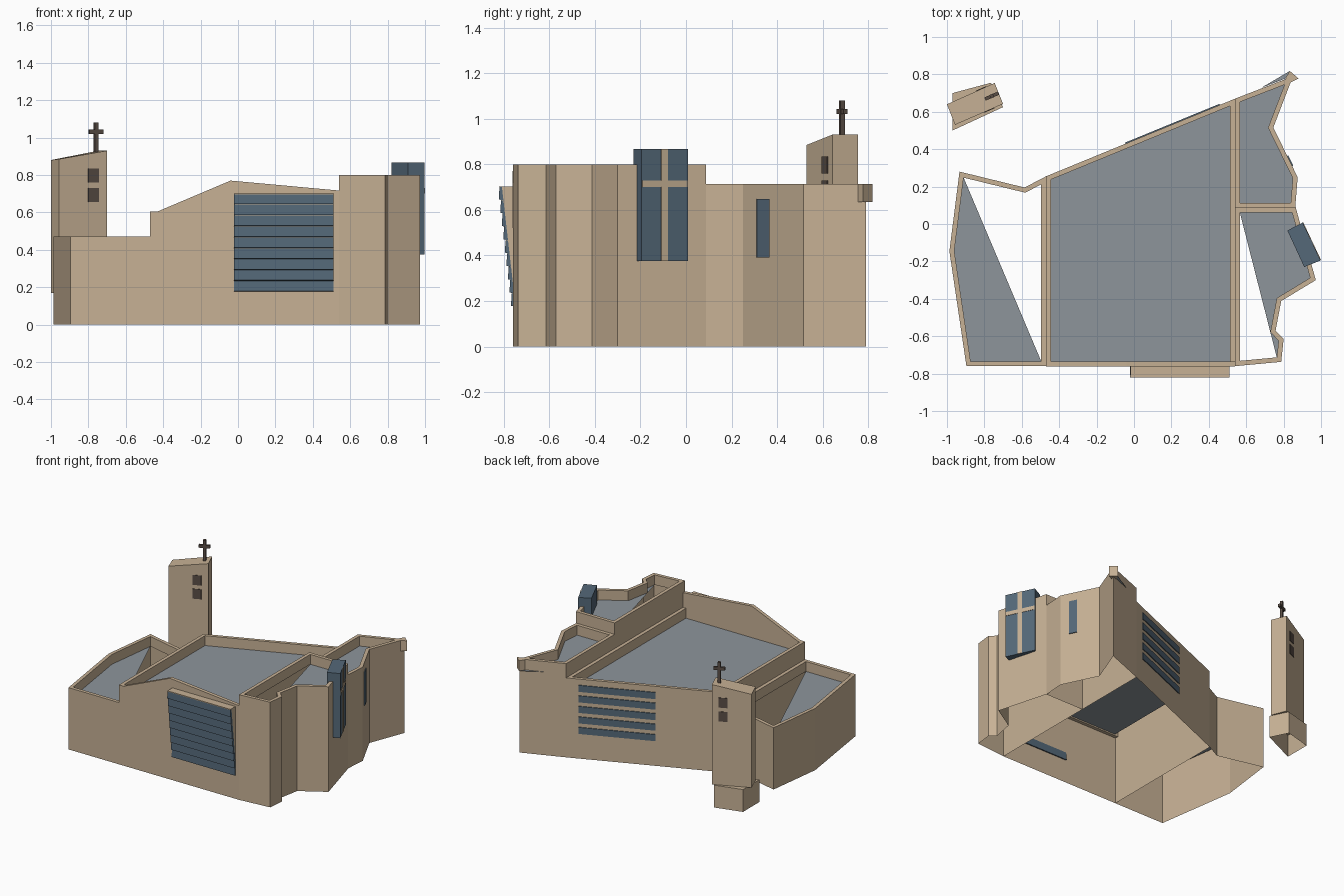
import bpy
from math import atan2
from mathutils import Vector

if "Cube" in bpy.data.objects:
    bpy.data.objects.remove(bpy.data.objects["Cube"])


def material(name, rgb):
    m = bpy.data.materials.new(name)
    m.diffuse_color = (*rgb, 1)
    m.use_nodes = True
    m.node_tree.nodes["Principled BSDF"].inputs["Base Color"].default_value = m.diffuse_color
    return m


STONE = material("stone", (0.57, 0.44, 0.30))
ROOF = material("roof_grey", (0.27, 0.30, 0.33))
GLASS = material("glass_blue", (0.09, 0.14, 0.19))
DARK = material("dark_metal", (0.10, 0.075, 0.06))


def mesh(name, verts, faces, mats, slots=None):
    me = bpy.data.meshes.new(name)
    me.from_pydata(verts, [], faces)
    for m in mats:
        me.materials.append(m)
    for i, s in enumerate(slots or []):
        me.polygons[i].material_index = s
    ob = bpy.data.objects.new(name, me)
    bpy.context.collection.objects.link(ob)
    return ob


def inset(pts, d):
    """Mitred inward offset of a counter-clockwise outline."""
    out, n = [], len(pts)
    for i in range(n):
        a, b, c = (Vector(pts[(i + k) % n]) for k in (-1, 0, 1))
        e, f = (b - a).normalized(), (c - b).normalized()
        n1, n2 = Vector((-e.y, e.x)), Vector((-f.y, f.x))
        out.append(tuple(b + (n1 + n2) * d / (1 + n1.dot(n2))))
    return out


def walled_block(name, pts, h, roof=None, drop=0.075, d=0.026):
    """Open-bottomed wall shell with a parapet and a sunken roof (roof = indices kept)."""
    n = len(pts)
    rings = [(pts, 0), (pts, h), (inset(pts, d), h), (inset(pts, d), h - drop)]
    verts = [(x, y, z) for ring, z in rings for x, y in ring]
    faces = [(r * n + i, r * n + (i + 1) % n, (r + 1) * n + (i + 1) % n, (r + 1) * n + i)
             for r in range(3) for i in range(n)]
    slots = [0] * len(faces)
    for poly in roof or [range(n)]:
        faces.append([3 * n + i for i in poly])
        slots.append(1)
    return mesh(name, verts, faces, [STONE, ROOF], slots)


def prism(name, lower, upper, mat, bottom=True):
    """Closed solid between two matching rings of 3D points."""
    n = len(lower)
    faces = [(i, (i + 1) % n, n + (i + 1) % n, n + i) for i in range(n)]
    faces.append(list(range(n, 2 * n)))
    if bottom:
        faces.append(list(range(n))[::-1])
    return mesh(name, list(lower) + list(upper), faces, [mat])


def panel(name, p0, p1, z0, z1, thick, mat):
    """Upright box centred on the line p0-p1."""
    p0, p1 = Vector(p0), Vector(p1)
    d = (p1 - p0).normalized()
    o = Vector((d.y, -d.x)) * thick / 2
    ring = [p0 + o, p1 + o, p1 - o, p0 - o]
    return prism(name, [(*p, z0) for p in ring], [(*p, z1) for p in ring], mat)


def along(a, b, t):
    return Vector(a).lerp(Vector(b), t)


# Four building volumes
back_l, back_r = (-0.47, 0.255), (0.54, 0.67)
walled_block("main_hall", [(-0.47, -0.76), (0.54, -0.76), back_r, back_l], 0.605)
walled_block("left_wing", [(-0.896, -0.76), (-0.47, -0.76), (-0.47, 0.255), (-0.585, 0.195),
                           (-0.933, 0.28), (-0.987, -0.145)], 0.47, [(0, 1, 4, 5)])
walled_block("right_front_wing", [(0.54, -0.76), (0.787, -0.737), (0.80, -0.615), (0.757, -0.57),
                                  (0.787, -0.412), (0.972, -0.30), (0.865, 0.087), (0.54, 0.087)],
             0.80, [(3, 4, 5, 6, 7), (1, 2, 3)])
walled_block("right_back_wing", [(0.54, 0.087), (0.862, 0.087), (0.875, 0.25), (0.745, 0.516),
                                 (0.85, 0.79), back_r], 0.713)

# Peaked front parapet of the main hall
peak = [(-0.47, 0.52), (0.54, 0.52), (0.54, 0.717), (-0.04, 0.77), (-0.43, 0.605), (-0.47, 0.605)]
prism("front_gable", [(x, -0.734, z) for x, z in peak], [(x, -0.761, z) for x, z in peak], STONE)

# Pointed corner block and the roof sliver beside it
tip = [(0.835, 0.755), (0.88, 0.778), (0.833, 0.818), (0.81, 0.78)]
prism("corner_block", [(*p, 0.635) for p in tip], [(*p, 0.713) for p in tip], STONE)
mesh("roof_sliver", [(0.68, 0.728, 0.635), (0.84, 0.79, 0.635), (0.833, 0.818, 0.635)],
     [(0, 1, 2)], [ROOF])

# Leaning louvred front window
X0, X1 = -0.02, 0.51


def lean(z):
    return -0.76 - 0.06 * (z - 0.175) / 0.525


wedge = [(-0.755, 0.18), (lean(0.19) + 0.008, 0.18), (lean(0.70), 0.703), (-0.755, 0.703)]
prism("louvre_frame", [(X0, y, z) for y, z in wedge], [(X1, y, z) for y, z in wedge], STONE)
step = 0.525 / 9
for i in range(9):
    z = 0.175 + i * step
    slat = [(lean(z) + 0.012, z), (lean(z) - 0.008, z + 0.004),
            (lean(z + step) + 0.001, z + step), (lean(z + step) + 0.012, z + step)]
    prism("louvre_slat", [(X0 - 0.001, y, q) for y, q in slat],
          [(X1 + 0.001, y, q) for y, q in slat], GLASS)

# Strip windows in the rear wall
for i in range(5):
    z = 0.19 + i * 0.08
    panel("rear_strip_window", along(back_r, back_l, 0.08), along(back_r, back_l, 0.58),
          z, z + 0.05, 0.012, GLASS)

# Narrow window in the right wall
panel("side_window", along((0.745, 0.516), (0.875, 0.25), 0.57),
      along((0.745, 0.516), (0.875, 0.25), 0.775), 0.39, 0.648, 0.012, GLASS)

# Glazed box with a cross on its outer face
bay = [(0.82, -0.035), (0.91, -0.23), (0.998, -0.195), (0.902, 0.008)]
prism("glass_bay", [(*p, 0.375) for p in bay], [(*p, 0.867) for p in bay], GLASS)
panel("bay_cross_upright", along(bay[2], bay[3], 0.42), along(bay[2], bay[3], 0.57),
      0.375, 0.867, 0.006, STONE)
panel("bay_cross_bar", along(bay[2], bay[3], 0.01), along(bay[2], bay[3], 0.99),
      0.70, 0.73, 0.006, STONE)

# Bell tower: skewed base and shaft with a sloping top
base = [(-0.97, 0.50), (-0.70, 0.625), (-0.765, 0.755), (-0.97, 0.70)]
prism("tower_base", [(*p, 0) for p in base], [(*p, 0.17) for p in base], STONE, bottom=False)
shaft = [(-0.957, 0.53), (-0.70, 0.642), (-0.745, 0.754), (-1.0, 0.64)]
tops = [0.885, 0.93, 0.93, 0.88]
prism("tower_shaft", [(*p, 0.17) for p in shaft],
      [(*p, z) for p, z in zip(shaft, tops)], STONE)

# Tower openings, front and back
for a, b in ((shaft[0], shaft[1]), (shaft[3], shaft[2])):
    for z in (0.655, 0.76):
        panel("tower_opening", along(a, b, 0.605), along(a, b, 0.825), z, z + 0.075, 0.006, DARK)

# Tower cross
c = Vector((-0.76, 0.684))
u = (Vector(shaft[1]) - Vector(shaft[0])).normalized()
panel("cross_upright", c - u * 0.01, c + u * 0.01, 0.90, 1.08, 0.02, DARK)
panel("cross_bar", c - u * 0.04, c + u * 0.04, 1.02, 1.042, 0.018, DARK)
